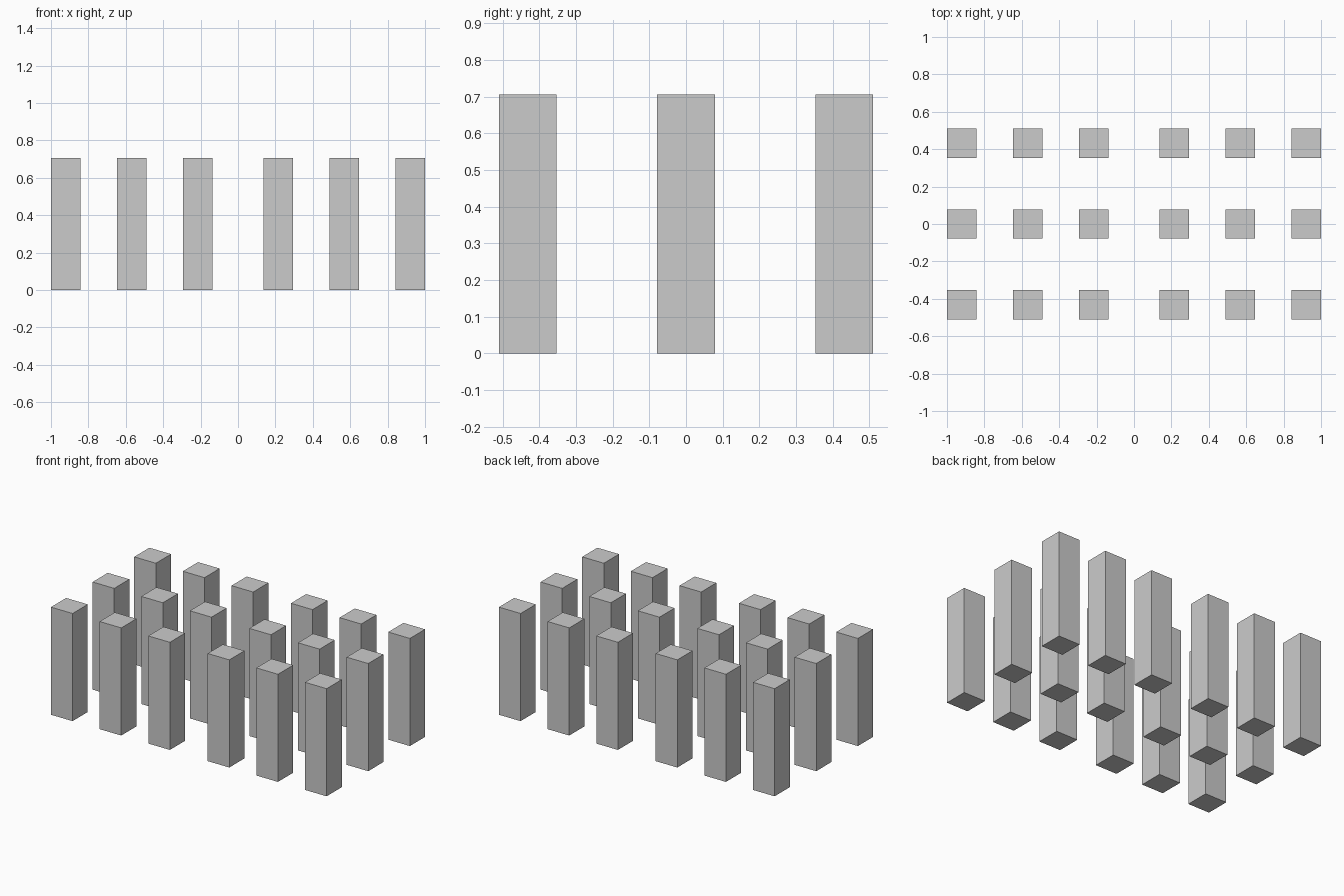
import bpy

if "Cube" in bpy.data.objects:
    bpy.data.objects.remove(bpy.data.objects["Cube"])

U = 2 / 25.5                      # layout module
WIDTH, HEIGHT = 2 * U, 9 * U      # square post section and height
BAY, AISLE = 4.5 * U, 5.5 * U     # spacing in a group, wider spacing between groups and rows


def post(name, x, y):
    bpy.ops.mesh.primitive_cube_add(size=1, location=(x, y, HEIGHT / 2))
    obj = bpy.context.object
    obj.name = name
    obj.scale = (WIDTH, WIDTH, HEIGHT)
    bpy.ops.object.transform_apply(location=False, rotation=False, scale=True)


# Three rows of posts, three on each side of a central aisle
for row, row_name in zip((-1, 0, 1), ("front", "middle", "back")):
    for side, side_name in ((-1, "left"), (1, "right")):
        for i in range(3):
            x = side * (AISLE / 2 + i * BAY)
            post(f"{row_name}_{side_name}_post_{i + 1}", x, row * AISLE)
